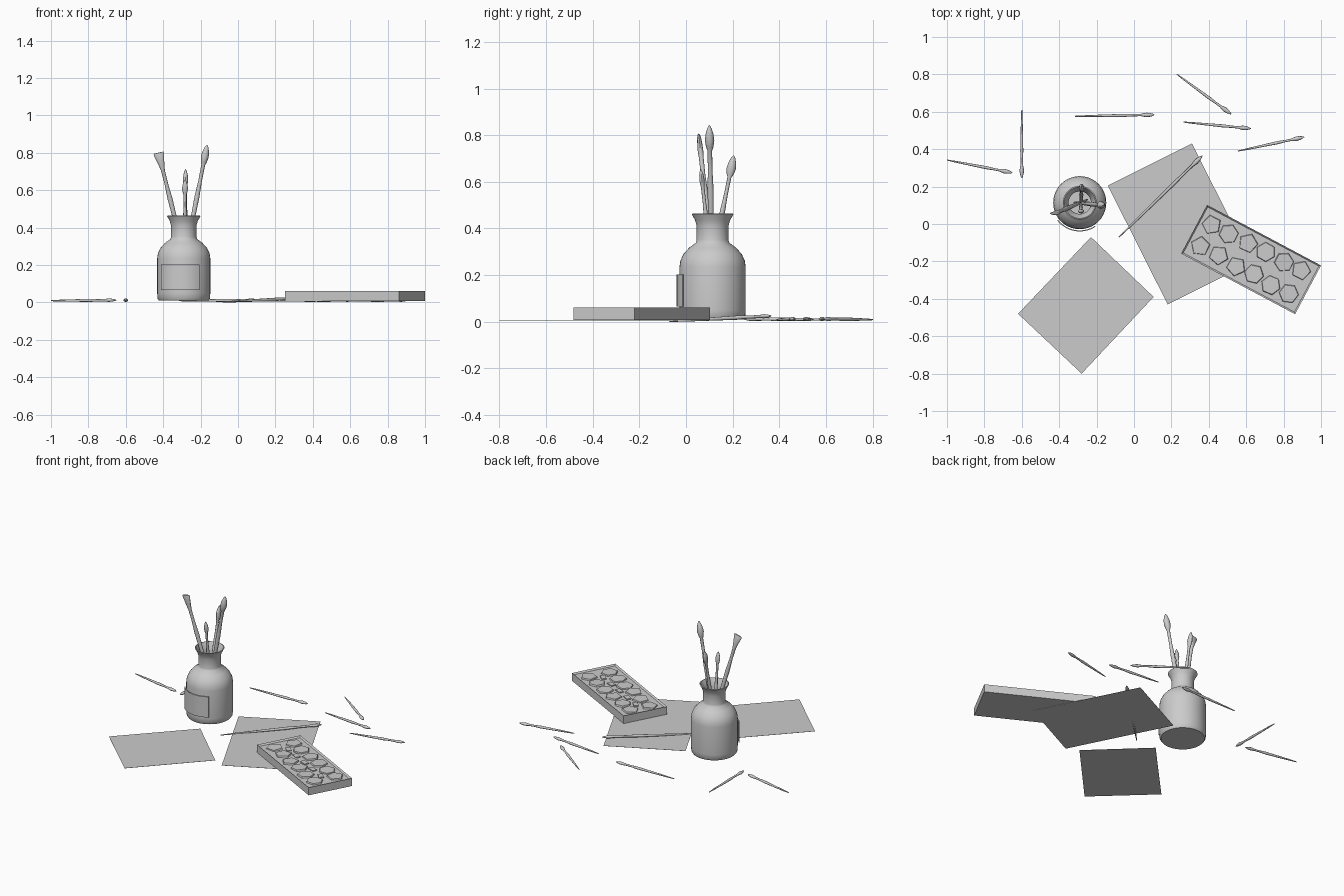
import bpy, bmesh, math, random
from mathutils import Vector, Matrix

cube = bpy.data.objects.get("Cube")
if cube:
    bpy.data.objects.remove(cube, do_unlink=True)

random.seed(4)
grey = bpy.data.materials.new("plain_grey")
grey.use_nodes = True
grey.diffuse_color = (0.6, 0.6, 0.6, 1)
grey.node_tree.nodes["Principled BSDF"].inputs["Base Color"].default_value = (0.6, 0.6, 0.6, 1)


def finish(name, bm, matrix=None, smooth=False):
    """Turn a bmesh into a named object."""
    mesh = bpy.data.meshes.new(name)
    bmesh.ops.recalc_face_normals(bm, faces=bm.faces)
    bm.to_mesh(mesh)
    bm.free()
    mesh.materials.append(grey)
    ob = bpy.data.objects.new(name, mesh)
    bpy.context.collection.objects.link(ob)
    if matrix:
        ob.matrix_world = matrix
    if smooth:
        bpy.ops.object.select_all(action='DESELECT')
        ob.select_set(True)
        bpy.context.view_layer.objects.active = ob
        bpy.ops.object.shade_smooth_by_angle(angle=math.radians(40))
    return ob


def lathe(bm, rings, sides):
    """Rings are (x radius, y radius, z); both ends are capped."""
    loops = []
    for rx, ry, z in rings:
        loops.append([bm.verts.new((rx * math.cos(a), ry * math.sin(a), z))
                      for a in (2 * math.pi * i / sides for i in range(sides))])
    for low, high in zip(loops, loops[1:]):
        for i in range(sides):
            j = (i + 1) % sides
            bm.faces.new((low[i], low[j], high[j], high[i]))
    bm.faces.new(loops[0])
    bm.faces.new(loops[-1])


# Bottle: outer wall up to the flared lip, then down the inside
outer = [(.133, .01), (.14, .02), (.142, .05), (.142, .235), (.138, .262), (.125, .29),
         (.1, .318), (.072, .338), (.068, .35), (.068, .41), (.075, .435), (.09, .462)]
inner = [(.084, .464), (.068, .435), (.06, .41), (.06, .34), (.12, .28), (.132, .23), (.132, .025)]
bottle_at = Matrix.Translation((-.29, .114, 0))
bm = bmesh.new()
lathe(bm, [(r, r, z) for r, z in outer + inner], 40)
finish("bottle", bm, bottle_at, True)

# Label: thin curved plate on the front of the bottle
bm = bmesh.new()
columns = []
for i in range(15):
    a = math.radians(-90 - 52 + 85 * i / 14)
    columns.append([bm.verts.new((r * math.cos(a), r * math.sin(a), z))
                    for r, z in ((.148, .065), (.154, .065), (.154, .203), (.148, .203))])
for a, b in zip(columns, columns[1:]):
    for k in range(4):
        bm.faces.new((a[k], b[k], b[(k + 1) % 4], a[(k + 1) % 4]))
bm.faces.new(columns[0])
bm.faces.new(columns[-1])
finish("bottle_label", bm, bottle_at, True)


# Brushes: handle and ferrule up to the neck, then a round or flat head
def brush(name, tail, tip, head, neck, width, depth, wide, flat=False):
    tail, tip = Vector(tail), Vector(tip)
    axis = tip - tail
    length = axis.length
    axis.normalize()
    side = Vector(wide)
    side = (side - axis * side.dot(axis)).normalized()
    start = length - head
    rings = [(neck * f, neck * f, start * t) for f, t in
             ((.35, 0), (.6, .15), (.9, .5), (1.1, .75), (.8, .88), (.85, 1))]
    if flat:
        shape = ((.5, 1, .25), (.75, .9, .6), (1, .7, .9), (.95, .4, 1))
    else:
        shape = ((.75, .8, .15), (1, 1, .4), (.85, .85, .65), (.5, .5, .87), (.12, .12, 1))
    rings += [(width * a, depth * b, start + head * t) for a, b, t in shape]
    bm = bmesh.new()
    lathe(bm, rings, 12)
    m = Matrix((side, axis.cross(side), axis)).transposed().to_4x4()
    finish(name, bm, Matrix.Translation(tail) @ m, True)


brush("standing_flat_brush", (-.25, .13, .1), (-.425, .055, .8), .1, .012, .028, .012, (1, 0, 0), True)
brush("standing_tall_brush", (-.32, .115, .05), (-.165, .1, .842), .11, .012, .021, .02, (1, 0, 0))
brush("standing_back_brush", (-.285, .07, .05), (-.28, .205, .712), .095, .01, .02, .014, (0, 1, 0))
brush("standing_small_brush", (-.285, .13, .05), (-.283, .063, .655), .08, .009, .016, .011, (1, 0, 0))

lying = [((-1, .342), (-.65, .274)), ((-.6, .61), (-.6, .245)), ((-.315, .576), (.11, .584)),
         ((.23, .8), (.52, .587)), ((.265, .545), (.625, .51)), ((.555, .39), (.91, .465))]
for i, (a, b) in enumerate(lying):
    brush(f"lying_brush_{i + 1}", (*a, .009), (*b, .012), .07, .0075, .012, .009, (-b[1] + a[1], b[0] - a[0], 0))
brush("brush_on_sheet", (-.08, -.07, -.002 + .004), (.365, .365, .025), .075, .008, .012, .009, (-1, 1, 0))

# Paper sheets
sheets = {"front_sheet": (((-.62, -.48), (-.28, -.8), (.105, -.39), (-.23, -.07)), .005),
          "middle_sheet": (((-.14, .205), (.18, -.43), (.63, -.205), (.31, .43)), .006)}
for name, (corners, z) in sheets.items():
    bm = bmesh.new()
    low = [bm.verts.new((x, y, z - .001)) for x, y in corners]
    top = [bm.verts.new((x, y, z)) for x, y in corners]
    bm.faces.new(low)
    bm.faces.new(top)
    for i in range(4):
        j = (i + 1) % 4
        bm.faces.new((low[i], low[j], top[j], top[i]))
    finish(name, bm)

# Paint tray: box with a shallow recess
tray_at = Matrix.Translation((.626, -.19, 0)) @ Matrix.Rotation(math.radians(-28), 4, 'Z')
length, depth = .69, .295
bm = bmesh.new()
bmesh.ops.create_cube(bm, size=1, matrix=Matrix.Translation((0, 0, .034)) @ Matrix.Diagonal((length, depth, .052, 1)))
lid = max(bm.faces, key=lambda f: f.calc_center_median().z)
bmesh.ops.inset_region(bm, faces=[lid], thickness=.012)
bmesh.ops.translate(bm, verts=lid.verts, vec=(0, 0, -.01))
finish("paint_tray", bm, tray_at)

# Paint chunks: irregular five and six sided pieces in two rows, slim bars between
bm = bmesh.new()
for row in (-1, 1):
    for col in range(6):
        x = -.27 + col * .108
        y = row * .068
        sides = random.choice((5, 6))
        place = Matrix.Translation((x + random.uniform(-.008, .008), y + random.uniform(-.008, .008), .053))
        turn = Matrix.Rotation(random.uniform(0, 6), 4, 'Z') @ Matrix.Rotation(random.uniform(-.06, .06), 4, 'X')
        bmesh.ops.create_cone(bm, cap_ends=True, segments=sides, radius1=.054, radius2=.05,
                              depth=.01, matrix=place @ turn)
for col in range(5):
    x = -.216 + col * .108
    turn = Matrix.Rotation(random.uniform(-.5, .5), 4, 'Z')
    bmesh.ops.create_cube(bm, size=1, matrix=Matrix.Translation((x, 0, .051)) @ turn @ Matrix.Diagonal((.05, .03, .01, 1)))
finish("paint_chunks", bm, tray_at)
